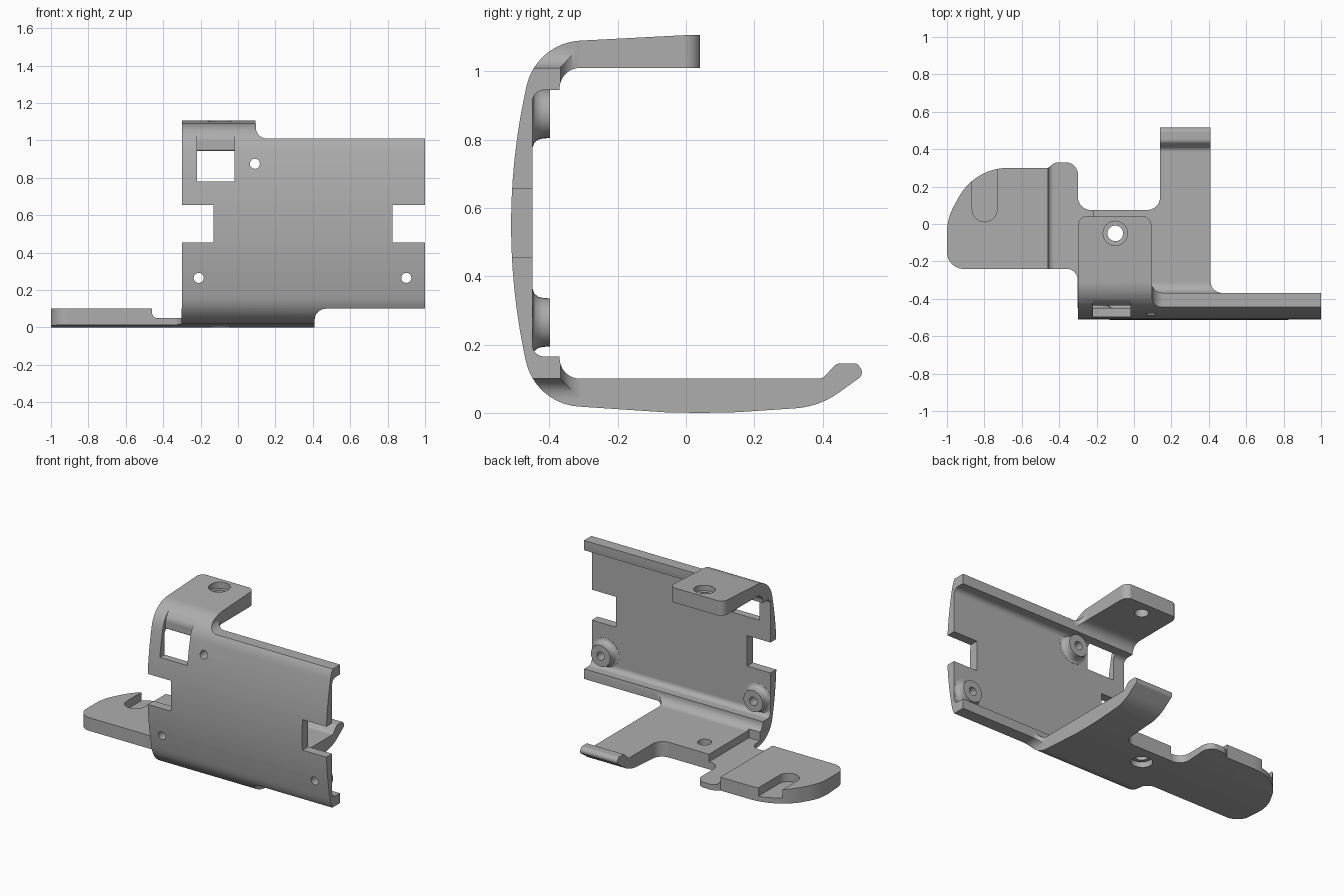
import bpy, bmesh
from math import sin, tan, cos, pi, radians
from mathutils import Vector

cube = bpy.data.objects.get("Cube")
if cube:
    bpy.data.objects.remove(cube, do_unlink=True)

grey = bpy.data.materials.new("mid grey")
grey.use_nodes = True
grey.diffuse_color = (0.42, 0.42, 0.42, 1)
grey.node_tree.nodes["Principled BSDF"].inputs["Base Color"].default_value = (0.42, 0.42, 0.42, 1)


def rounded(corners, steps=12):
    """Outline from (a, b[, radius]) corners, with arcs where a radius is given."""
    out = []
    for i, c in enumerate(corners):
        p = Vector(c[:2])
        if len(c) < 3:
            out.append(p)
            continue
        a = (Vector(corners[i - 1][:2]) - p).normalized()
        b = (Vector(corners[(i + 1) % len(corners)][:2]) - p).normalized()
        half, r = a.angle(b) / 2, c[2]
        centre = p + (a + b).normalized() * (r / sin(half))
        start = (p + a * (r / tan(half)) - centre).normalized()
        end = (p + b * (r / tan(half)) - centre).normalized()
        turn = pi - 2 * half
        for k in range(steps + 1):
            t = k / steps
            ray = start * sin((1 - t) * turn) + end * sin(t * turn)
            out.append(centre + ray * (r / sin(turn)))
    return out


def circle(a, b, r, n=32):
    return [Vector((a + r * cos(2 * pi * k / n), b + r * sin(2 * pi * k / n))) for k in range(n)]


def finish(name, bm):
    bmesh.ops.recalc_face_normals(bm, faces=bm.faces)
    mesh = bpy.data.meshes.new(name)
    bm.to_mesh(mesh)
    bm.free()
    mesh.materials.append(grey)
    ob = bpy.data.objects.new(name, mesh)
    bpy.context.collection.objects.link(ob)
    return ob


def prism(name, outline, axis, lo, hi):
    """Extrude a 2D outline along the x, y or z axis."""
    place = {"x": lambda p, t: (t, p[0], p[1]),
             "y": lambda p, t: (p[0], t, p[1]),
             "z": lambda p, t: (p[0], p[1], t)}[axis]
    bm = bmesh.new()
    near = [bm.verts.new(place(p, lo)) for p in outline]
    far = [bm.verts.new(place(p, hi)) for p in outline]
    bm.faces.new(near)
    bm.faces.new(far[::-1])
    for i in range(len(near)):
        bm.faces.new((near[i - 1], far[i - 1], far[i], near[i]))
    return finish(name, bm)


def combine(body, tool, operation):
    mod = body.modifiers.new("shape", "BOOLEAN")
    mod.object, mod.operation, mod.solver = tool, operation, "EXACT"
    bpy.context.view_layer.objects.active = body
    bpy.ops.object.modifier_apply(modifier=mod.name)
    bpy.data.objects.remove(tool, do_unlink=True)


def boss(x, z):
    """Flared screw boss on the inner face of the plate."""
    bm = bmesh.new()
    shape = [(0, -.456), (.098, -.456), (.098, -.449), (.084, -.444), (.075, -.433),
             (.072, -.42), (.07, -.398), (0, -.398)]
    verts = [bm.verts.new((x + r, y, z)) for r, y in shape]
    edges = [bm.edges.new(pair) for pair in zip(verts, verts[1:])]
    bmesh.ops.spin(bm, geom=verts + edges, cent=(x, 0, z), axis=(0, 1, 0),
                   angle=2 * pi, steps=32)
    bmesh.ops.remove_doubles(bm, verts=bm.verts, dist=1e-4)
    return finish("boss", bm)


# Bent cross-section: top tab, bowed plate with lips, base and hook
section = rounded([
    (.041, 1.107), (0, 1.106), (-.44, 1.083, .17), (-.553, .555, 1.85), (-.443, .027, .17),
    (-.05, .001), (.05, 0), (.15, .002), (.39, .018, .25), (.525, .115, .022),
    (.5, .145, .015), (.44, .145, .03), (.4, .1, .03),
    (-.37, .1, .06), (-.37, .165), (-.45, .165, .035), (-.45, .945, .035),
    (-.37, .945), (-.37, 1.01, .06), (.041, 1.01)])
bracket = prism("bracket", section, "x", -1.05, 1)

# Screw bosses
screws = [(-.21, .265), (.9, .265), (.09, .875)]
for x, z in screws:
    combine(bracket, boss(x, z), "UNION")

# Trim to the front outline with side notches
front = rounded([
    (-1.2, -.1), (.41, -.1), (.41, .1, .06), (1.1, .1), (1.1, .455), (.825, .455),
    (.825, .655), (1.1, .655), (1.1, 1.01), (.095, 1.01, .06), (.095, 1.3),
    (-.3, 1.3), (-.3, .655), (-.13, .655), (-.13, .455), (-.3, .455),
    (-.3, .102), (-1.2, .102)])
combine(bracket, prism("front_trim", front, "y", -.8, .8), "INTERSECT")

# Trim to the plan outline of base, hook arm and side pad
plan = rounded([
    (1.1, -.7), (1.1, -.368), (.41, -.368, .06), (.41, .6), (.14, .6), (.14, .075, .07),
    (-.3, .075, .07), (-.3, .33, .065), (-.42, .33, .05), (-.46, .3),
    (-.85, .3, .3), (-1, .03, .3), (-1, -.24, .09), (-.301, -.24, .06), (-.301, -.7)])
combine(bracket, prism("plan_trim", plan, "z", -.2, 1.4), "INTERSECT")

# Round the top tab
around_tab = rounded([
    (1.2, -.368), (.093, -.368, .06), (.093, .043, .05), (-.299, .043, .05),
    (-.299, -.2), (-.5, -.2), (-.5, .3), (1.2, .3)])
combine(bracket, prism("tab_trim", around_tab, "z", .7, 1.4), "DIFFERENCE")

# Strap window with its curved channel
window = rounded([
    (-.7, .78), (-.35, .78), (-.35, .944), (-.437, .944, .01), (-.437, 1.01, .06),
    (-.385, 1.085), (-.7, 1.085)])
combine(bracket, prism("window_cut", window, "x", -.22, -.02), "DIFFERENCE")

# Recess between base and pad, and the blind slot in the pad
recess = rounded([(-.46, .18), (-.46, .05, .03), (-.22, .05), (-.22, .18)])
combine(bracket, prism("recess_cut", recess, "y", -.34, .5), "DIFFERENCE")
slot = rounded([(-.865, .5), (-.865, .012, .066), (-.732, .012, .066), (-.732, .5)])
combine(bracket, prism("slot_cut", slot, "z", .045, .2), "DIFFERENCE")

# Screw holes, and counterbored holes through tab and base
for x, z in screws:
    combine(bracket, prism("screw_hole", circle(x, z, .027, 20), "y", -.7, -.3), "DIFFERENCE")
for r, lo, hi in [(.042, -.1, 1.3), (.065, 1.065, 1.3), (.065, -.1, .04)]:
    combine(bracket, prism("tab_hole", circle(-.1, -.05, r), "z", lo, hi), "DIFFERENCE")

# Smooth shading with crisp edges
bpy.ops.object.select_all(action="DESELECT")
bracket.select_set(True)
bpy.context.view_layer.objects.active = bracket
bpy.ops.object.shade_smooth_by_angle(angle=radians(30))
weighted = bracket.modifiers.new("weighted_normals", "WEIGHTED_NORMAL")
weighted.keep_sharp = True
